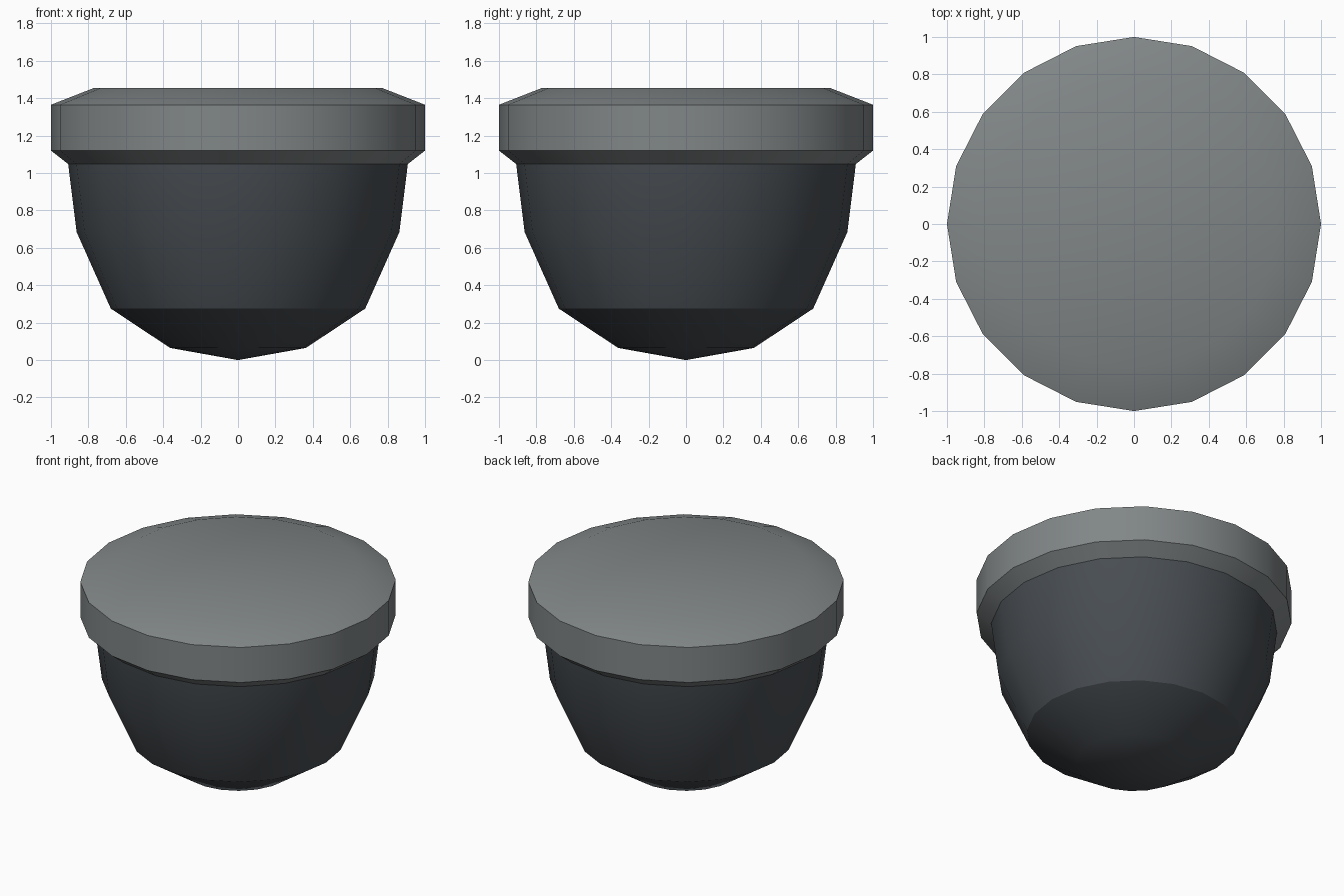
import bpy, bmesh
from math import cos, sin, pi, radians

if "Cube" in bpy.data.objects:
    bpy.data.objects.remove(bpy.data.objects["Cube"])

SIDES = 20


def material(name, rgb):
    m = bpy.data.materials.new(name)
    m.diffuse_color = (*rgb, 1)
    m.use_nodes = True
    m.node_tree.nodes["Principled BSDF"].inputs["Base Color"].default_value = m.diffuse_color
    return m


def lathe(name, profile, mat):
    """Spin (radius, z) points, bottom to top; radius 0 makes a pole."""
    bm = bmesh.new()
    rings = []
    for r, z in profile:
        n = SIDES if r > 0 else 1
        rings.append([bm.verts.new((r * cos(2 * pi * i / SIDES),
                                    r * sin(2 * pi * i / SIDES), z)) for i in range(n)])
    for lo, hi in zip(rings, rings[1:]):
        for i in range(SIDES):
            j = (i + 1) % SIDES
            if len(lo) == 1:
                bm.faces.new((lo[0], hi[j], hi[i]))
            elif len(hi) == 1:
                bm.faces.new((lo[i], lo[j], hi[0]))
            else:
                bm.faces.new((lo[i], lo[j], hi[j], hi[i]))
    mesh = bpy.data.meshes.new(name)
    bm.to_mesh(mesh)
    bm.free()
    mesh.materials.append(mat)
    obj = bpy.data.objects.new(name, mesh)
    bpy.context.collection.objects.link(obj)
    bpy.ops.object.select_all(action='DESELECT')
    obj.select_set(True)
    bpy.context.view_layer.objects.active = obj
    bpy.ops.object.shade_smooth_by_angle(angle=radians(32))
    return obj


# Dark rounded bowl
lathe("bowl", [(0, 0), (0.363, 0.065), (0.68, 0.275), (0.863, 0.685), (0.908, 1.048)],
      material("dark_grey", (0.065, 0.075, 0.085)))

# Lighter bevelled lid with a flat top
lathe("lid", [(0.908, 1.048), (1, 1.12), (1, 1.365), (0.77, 1.455), (0, 1.455)],
      material("mid_grey", (0.22, 0.24, 0.245)))
